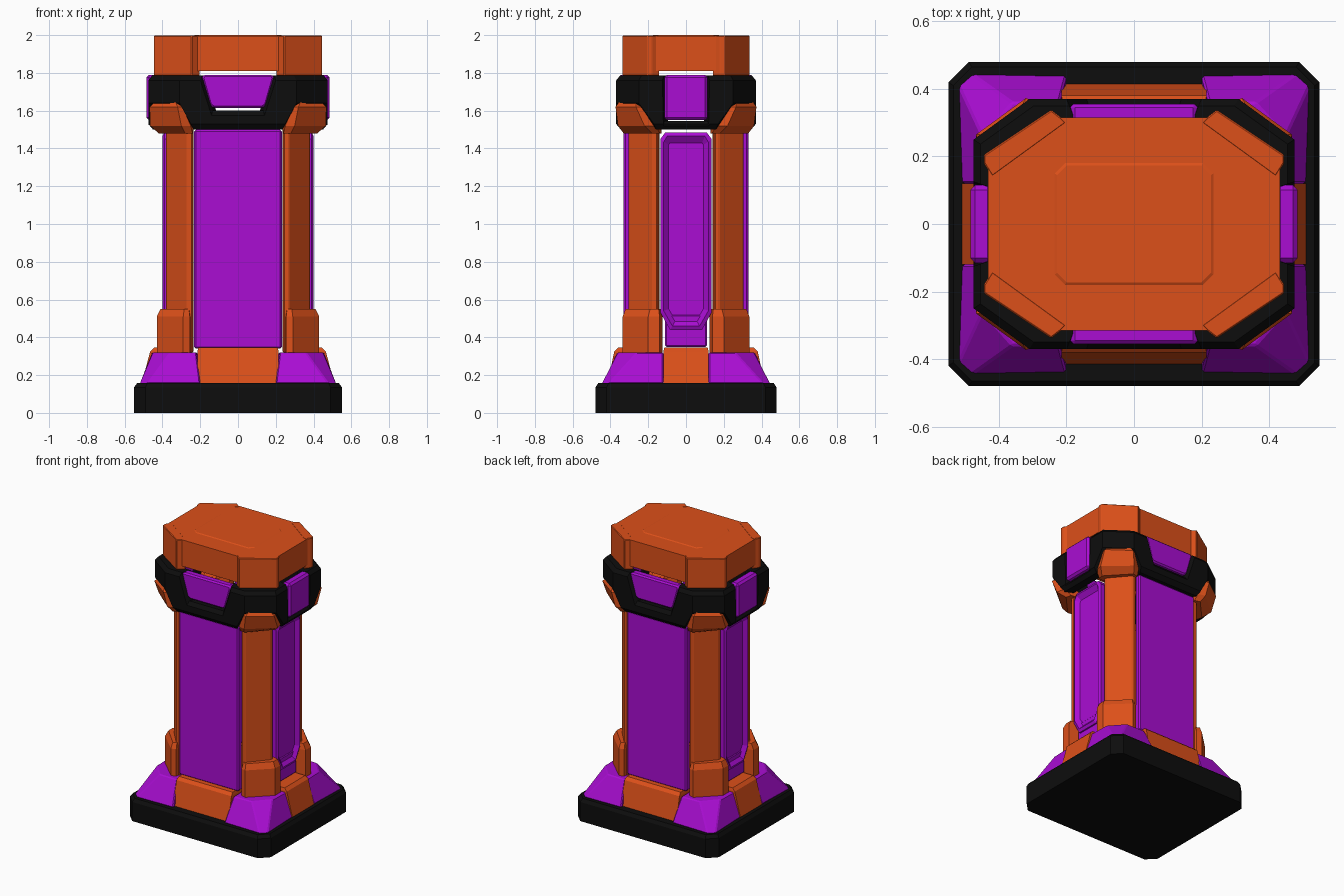
import bpy, bmesh

if "Cube" in bpy.data.objects:
    bpy.data.objects.remove(bpy.data.objects["Cube"])


def material(name, rgb):
    m = bpy.data.materials.new(name)
    m.diffuse_color = (*rgb, 1)
    m.use_nodes = True
    m.node_tree.nodes["Principled BSDF"].inputs["Base Color"].default_value = m.diffuse_color
    return m


ORANGE = material("orange", (0.72, 0.08, 0.01))
PURPLE = material("purple", (0.4, 0.004, 0.65))
BLACK = material("black", (0.004, 0.004, 0.004))


def loft(name, mat, rings, mirror="", bevel=0.0, closed=False):
    """Skin a list of equal-length 3D rings; cap the ends, or join them if closed."""
    bm = bmesh.new()
    vs = [[bm.verts.new(p) for p in r] for r in rings]
    n = len(vs[0])
    pairs = list(zip(vs, vs[1:])) + ([(vs[-1], vs[0])] if closed else [])
    for a, b in pairs:
        for i in range(n):
            j = (i + 1) % n
            bm.faces.new((a[i], a[j], b[j], b[i]))
    if not closed:
        bm.faces.new(vs[0])
        bm.faces.new(vs[-1])
    bmesh.ops.recalc_face_normals(bm, faces=bm.faces)
    me = bpy.data.meshes.new(name)
    bm.to_mesh(me)
    bm.free()
    me.materials.append(mat)
    ob = bpy.data.objects.new(name, me)
    bpy.context.collection.objects.link(ob)
    if bevel:
        b = ob.modifiers.new("bevel", "BEVEL")
        b.width, b.segments, b.limit_method = bevel, 1, "ANGLE"
    if mirror:
        m = ob.modifiers.new("mirror", "MIRROR")
        m.use_axis = ("X" in mirror, "Y" in mirror, False)
        m.use_mirror_merge = False
    return ob


def level(pts, z):
    return [(x, y, z) for x, y in pts]


def octagon(x, y, cx, cy):
    q = [(x, cy), (cx, y)]
    return (q + [(-a, b) for a, b in q[::-1]] + [(-a, -b) for a, b in q]
            + [(a, -b) for a, b in q[::-1]])


def rect(x0, x1, y0, y1):
    return [(x0, y0), (x1, y0), (x1, y1), (x0, y1)]


def front(profile, y):
    return [(u, y, z) for u, z in profile]


def side(profile, x):
    return [(x, u, z) for u, z in profile]


def sym(half):
    return half + [(-u, z) for u, z in half[::-1]]


# Base slab
loft("base_slab", BLACK, [level(octagon(.55, .48, .49, .42), 0),
                          level(octagon(.55, .48, .49, .42), .135),
                          level(octagon(.535, .465, .48, .41), .157)])

# Faceted corner feet and the sloped blocks between them
loft("corner_foot", PURPLE,
     [level([(.2, -.12), (.2, -.44), (.48, -.445), (.52, -.41), (.51, -.12)], .155),
      level([(.215, -.12), (.22, -.365), (.36, -.36), (.45, -.26), (.455, -.12)], .32)],
     "XY", .006)
loft("front_base_block", ORANGE, [level(rect(-.215, .215, -.415, -.25), .155),
                                  level(rect(-.215, .215, -.38, -.25), .325),
                                  level(rect(-.21, .21, -.36, -.25), .345)], "Y")
loft("side_base_block", ORANGE, [level(rect(.33, .51, -.12, .12), .155),
                                 level(rect(.33, .465, -.12, .12), .325),
                                 level(rect(.33, .445, -.115, .115), .345)], "X")

# Corner pillars with collars below and brackets above
pillar = [(.235, -.26), (.24, -.305), (.27, -.305), (.38, -.175), (.38, -.15), (.33, -.14)]
loft("pillar", ORANGE, [level(pillar, .32), level(pillar, 1.52)], "XY", .006)
collar = [(.245, -.24), (.255, -.325), (.29, -.335), (.43, -.2), (.43, -.14), (.36, -.125)]
collar_top = [(.25, -.24), (.26, -.31), (.285, -.32), (.41, -.19), (.41, -.145), (.36, -.13)]
loft("pillar_collar", ORANGE, [level(collar, .32), level(collar, .51),
                               level(collar_top, .55)], "XY")
loft("pillar_bracket", ORANGE,
     [level([(.24, -.25), (.24, -.32), (.28, -.33), (.42, -.18), (.41, -.14), (.34, -.13)], 1.48),
      level([(.24, -.25), (.25, -.345), (.3, -.36), (.465, -.22), (.45, -.16), (.36, -.13)], 1.52),
      level([(.29, -.26), (.295, -.36), (.32, -.373), (.468, -.265), (.455, -.22), (.38, -.2)], 1.62),
      level([(.3, -.26), (.31, -.345), (.33, -.355), (.44, -.265), (.43, -.23), (.38, -.2)], 1.645)],
     "XY")

# Wall panels
panel = sym([(.232, .34), (.232, 1.5)])
loft("front_panel", PURPLE, [front(panel, -.285), front(panel, -.33)], "Y", .01)
outer = sym([(.085, .44), (.135, .53), (.135, 1.45), (.11, 1.485)])
mid = sym([(.072, .46), (.118, .54), (.118, 1.435), (.1, 1.465)])
inner = sym([(.055, .49), (.092, .55), (.092, 1.42), (.085, 1.43)])
loft("side_panel", PURPLE, [side(outer, .345), side(outer, .39), side(mid, .4),
                            side(inner, .375)], "X")
tab = sym([(.11, .35), (.11, .52)])
loft("side_panel_tab", PURPLE, [side(tab, .345), side(tab, .38)], "X", .008)

# Black collar band: bottom and top heights vary around the octagon
quarter = [(.14, -.37, 1.5, 1.6), (.2, -.37, 1.5, 1.785), (.25, -.37, 1.5, 1.785),
           (.31, -.37, 1.61, 1.785), (.475, -.25, 1.61, 1.785), (.475, -.17, 1.5, 1.785),
           (.475, -.125, 1.5, 1.785), (.475, -.12, 1.5, 1.545)]
half = quarter + [(x, -y, a, b) for x, y, a, b in quarter[::-1]]
path = half + [(-x, y, a, b) for x, y, a, b in half[::-1]]
sections = []
for x, y, lo, hi in path:
    def at(d, z, x=x, y=y):
        return (x * (1 - d / .475), y * (1 - d / .37), z)
    sections.append([at(.08, lo), at(.025, lo), at(0, lo + .03),
                     at(0, hi - .025), at(.02, hi), at(.08, hi)])
loft("collar_band", BLACK, sections, closed=True)

# Inserts in the band notches
key = sym([(.13, 1.615), (.15, 1.63), (.19, 1.77), (.185, 1.79)])
loft("front_insert", PURPLE, [front(key, -.3), front(key, -.355)], "Y", .01)
key = sym([(.115, 1.55), (.115, 1.79)])
loft("side_insert", PURPLE, [side(key, .42), side(key, .485)], "X", .014)

# Cap: body, protruding corner blocks and top plate
body = octagon(.432, .315, .25, .19)
loft("cap_body", ORANGE, [level(body, 1.81), level(body, 1.996)])
block = [(.2, -.3), (.215, -.315), (.245, -.338), (.445, -.205), (.445, -.18), (.42, -.14)]
loft("cap_corner", ORANGE, [level(block, 1.785), level(block, 1.997)], "XY", .004)
loft("cap_top_plate", ORANGE, [level(octagon(.235, .18, .205, .15), 1.99),
                               level(octagon(.235, .18, .205, .15), 1.996),
                               level(octagon(.228, .173, .2, .145), 2.0)])
